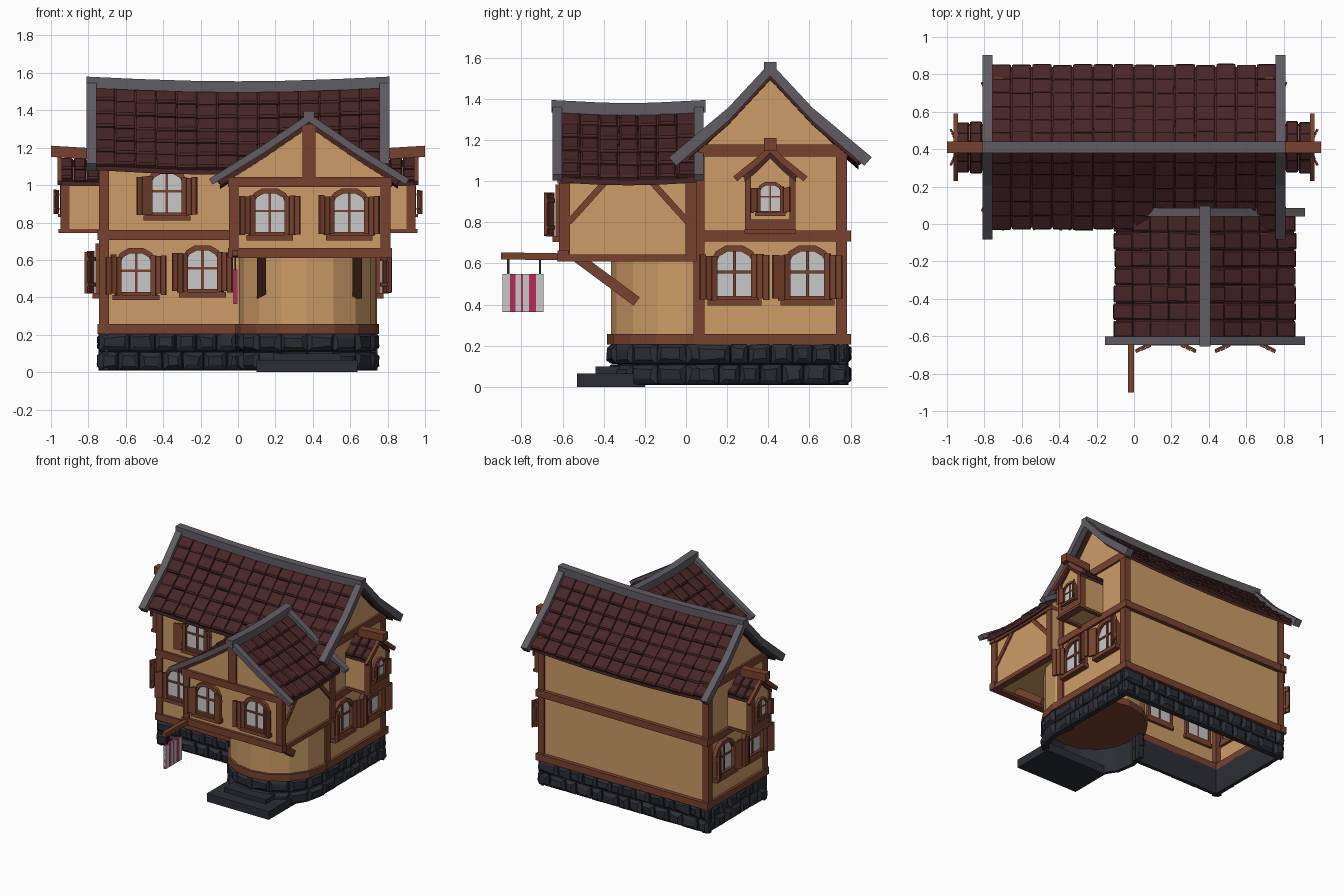
import bpy, bmesh, math, random
from mathutils import Matrix, Vector

if "Cube" in bpy.data.objects:
    bpy.data.objects.remove(bpy.data.objects["Cube"])
random.seed(4)
rnd = random.uniform

COLS = {"plaster": (0.61, 0.335, 0.135), "wood": (0.19, 0.055, 0.028), "roof_tile": (0.065, 0.019, 0.019),
        "stone": (0.025, 0.027, 0.036), "grey_trim": (0.118, 0.108, 0.125), "glass": (0.58, 0.58, 0.58),
        "pink": (0.5, 0.022, 0.11)}
MATS = {}
for n, c in COLS.items():
    MATS[n] = bpy.data.materials.new(n)
    MATS[n].diffuse_color = (*c, 1)

I = Matrix.Identity(4)
FRONT = Matrix.Rotation(math.pi / 2, 4, 'X')                       # (u,v,w) -> (u,-w,v)
SIDE = Matrix(((0, 0, 1, 0), (1, 0, 0, 0), (0, 1, 0, 0), (0, 0, 0, 1)))  # (u,v,w) -> (w,u,v)
T = Matrix.Translation


def flip(s):
    return Matrix.Diagonal((s, 1, 1, 1))


class Part:
    """One object, gathered from lofted pieces."""
    def __init__(self, name):
        self.name, self.bm, self.mats = name, bmesh.new(), []

    def loft(self, loops, mat, M=I, open_ends=False):
        if mat not in self.mats:
            self.mats.append(mat)
        vs = [[self.bm.verts.new(M @ Vector(p)) for p in lp] for lp in loops]
        n, fs = len(vs[0]), [self.bm.faces.new(vs[0]), self.bm.faces.new(vs[-1])]
        for a, b in zip(vs, vs[1:]):
            fs += [self.bm.faces.new((a[i], a[(i + 1) % n], b[(i + 1) % n], b[i])) for i in range(n)]
        for f in fs:
            f.material_index = self.mats.index(mat)
            f.normal_update()
        if open_ends:   # keep only upright walls
            bmesh.ops.delete(self.bm, geom=[f for f in fs if abs(f.normal.z) > 0.1], context='FACES')

    def prism(self, pts, w0, w1, mat, M=I, open_ends=False):
        self.loft([[(*p, w) for p in pts] for w in (w0, w1)], mat, M, open_ends)

    def box(self, x0, x1, y0, y1, z0, z1, mat, M=I):
        self.prism([(x0, y0), (x1, y0), (x1, y1), (x0, y1)], z0, z1, mat, M)

    def beam(self, a, b, w, h, mat, M=I):
        a, b = Vector(a), Vector(b)
        q = (b - a).to_track_quat('Z', 'Y' if abs((b - a).normalized().y) < 0.9 else 'X').to_matrix().to_4x4()
        self.box(-w / 2, w / 2, -h / 2, h / 2, 0, (b - a).length, mat, M @ T(a) @ q)

    def stone(self, u0, u1, v0, v1, w, M):
        g, k = 0.004, 0.025
        rect = lambda e, d, j: [(u + e * a + rnd(-j, j), v + e * b + rnd(-j, j), w + d + rnd(-j, j)) for u, v, a, b in
                                ((u0, v0, 1, 1), (u1, v0, -1, 1), (u1, v1, -1, -1), (u0, v1, 1, -1))]
        self.loft([rect(0, -0.04, 0), rect(g, -0.005, 0.002), rect(k, 0.014, 0.007)], "stone", M)

    def done(self):
        bmesh.ops.recalc_face_normals(self.bm, faces=self.bm.faces)
        me = bpy.data.meshes.new(self.name)
        self.bm.to_mesh(me)
        for m in self.mats:
            me.materials.append(MATS[m])
        bpy.context.collection.objects.link(bpy.data.objects.new(self.name, me))


def window(name, M, s=1.0):
    """Arched window, sill and open plank shutters; origin at the sill centre."""
    M = M @ Matrix.Scale(s, 4)
    p = Part(name)
    half = [(0.115, 0.02), (0.115, 0.2), (0.085, 0.252), (0.04, 0.278)]
    outer = half + [(-u, v) for u, v in reversed(half)]
    inner = [(u * 0.8, 0.14 + (v - 0.14) * 0.8) for u, v in outer]
    for i in range(8):
        j = (i + 1) % 8
        p.prism([outer[i], outer[j], inner[j], inner[i]], -0.02, 0.03, "wood", M)
    p.prism(inner, -0.012, 0.01, "glass", M)
    p.box(-0.007, 0.007, 0.04, 0.25, -0.016, 0.018, "wood", M)
    p.box(-0.09, 0.09, 0.15, 0.163, -0.016, 0.018, "wood", M)
    p.box(-0.125, 0.125, 0, 0.028, -0.02, 0.045, "wood", M)
    for sd in (1, -1):
        S = M @ flip(sd) @ T((0.085, 0, 0.035)) @ Matrix.Rotation(-math.radians(25), 4, 'Y')
        for k in range(3):
            p.box(0.03 * k, 0.03 * k + 0.027, 0.03 + rnd(-.006, .006), 0.235 + rnd(-.008, .008),
                  0, 0.014 + rnd(0, 0.004), "wood", S)
        for v in (0.06, 0.19):
            p.box(0.004, 0.084, v, v + 0.02, -0.006, 0.004, "wood", S)
    p.done()


def roof(name, R, prof, u0, u1, cols, rows, sag, verges, ridge, trim, tw, trim_h=0.05):
    """Tiled gable roof. R maps (along ridge, sideways, up) to the model."""
    um, hl = (u0 + u1) / 2, (u1 - u0) / 2
    dz = lambda u: -sag * max(0, 1 - ((u - um) / hl) ** 2)
    P = [Vector(q) for q in prof]
    lens = [(b - a).length for a, b in zip(P, P[1:])]
    L = sum(lens)

    def at(s):
        for k, l in enumerate(lens):
            if s <= l or k == len(lens) - 1:
                d = (P[k + 1] - P[k]) / l
                return P[k] + d * s, d
            s -= l
    p = Part(name + "_tiles")
    for sd in (1, -1):
        S = R @ Matrix.Diagonal((1, sd, 1, 1))
        low = [(d, z - 0.025) for d, z in reversed(prof)]
        for k in range(6):   # deck under the tiles
            a, b = u0 + (u1 - u0) * k / 6, u0 + (u1 - u0) * (k + 1) / 6
            p.loft([[(u, d, z + dz(u)) for d, z in list(prof) + low] for u in (a, b)], "roof_tile", S)
        cw = (u1 - u0) / cols
        for r in range(rows):
            ln = L / rows
            q, d = at(ln * (r + 1))
            d = at(ln * (r + 0.5))[1]
            for c in range(cols):
                u = u0 + (c + 0.5) * cw
                jr, h = rnd(-0.012, 0.012), 0.026 + rnd(-0.004, 0.005)
                V, W = Vector((jr, -d.x, -d.y)), Vector((0, -d.y, d.x))
                o = Vector((u, q.x, q.y + dz(u))) + V * rnd(-0.006, 0.004)
                M = Matrix.Identity(4)
                for i in range(3):
                    M[i][0], M[i][1], M[i][2], M[i][3] = V[i], W[i], (1, 0, 0)[i], o[i]
                w = cw / 2 - 0.003
                sec = [(0, 0), (0, h * 0.7), (0.012, h), (ln, 0.014), (ln, 0)]
                edge = [(a, b * 0.7) for a, b in sec]
                p.loft([[(*e, x) for e in g] for g, x in ((edge, -w), (sec, -w * .8), (sec, w * .8), (edge, w))],
                       "roof_tile", S @ M)
    p.done()
    p = Part(name + "_trim")
    lift = 0.03
    end, d = P[-1], (P[-1] - P[-2]).normalized()
    tip = end + d * 0.06
    up = [(q.x, q.y + lift + trim_h / 2) for q in P[:-1]] + [(tip.x - d.y * trim_h / 2, tip.y + lift + d.x * trim_h / 2)]
    dn = [(q.x, q.y + lift - trim_h / 2 - 0.01) for q in P[:-1]] + [(tip.x + d.y * trim_h / 2, tip.y + lift - d.x * trim_h / 2)]
    for v in verges:
        for sd in (1, -1):
            p.loft([[(u, sd * a, b) for a, b in up + dn[::-1]] for u in (v, v + tw)], trim, R)
    z = P[0].y + lift
    for k in range(6):   # sagging ridge beam
        a, b = [ridge[0] + (ridge[1] - ridge[0]) * (k + e) / 6 for e in (0, 1)]
        p.loft([[(u, y, z + h + dz(u) + ridge[2] * (u - u0)) for y, h in ((-.03, -.03), (.03, -.03), (.03, .03), (-.03, .03))]
                for u in (a, b)], trim, R)
    p.done()


# Plaster walls: open main house, round ground floor, overhanging wing
main = [(0, 1.52), (0.205, 1.3), (0.43, 1.105)]
p = Part("main_walls")
hp = [(0.36, 0.2), (0.36, 1.13), (0.205, 1.28), (0, 1.5)]
p.prism([(0.41 + d, z) for d, z in hp] + [(0.41 - d, z) for d, z in hp[:-1][::-1]], -0.73, 0.73, "plaster", SIDE, True)
p.done()
circle = lambda r: [(0.37 + r * math.cos(a * math.pi / 8), r * math.sin(a * math.pi / 8)) for a in range(16)]
p = Part("round_ground_floor")
p.prism(circle(0.365), 0.25, 0.63, "plaster")
p.prism(circle(0.383), 0.205, 0.258, "wood")
p.done()
p = Part("wing_walls")
p.prism([(-0.035, 0.63), (0.8, 0.63), (0.8, 1.04), (0.38, 1.325), (-0.035, 1.04)], -0.05, 0.605, "plaster", FRONT, True)
p.box(-0.035, 0.8, -0.605, 0.05, 0.625, 0.635, "plaster")
p.done()

# Timber frame of the main house
p = Part("main_timber")
for z0, z1 in ((0.205, 0.258), (0.707, 0.76)):
    p.box(-0.745, 0.745, 0.033, 0.085, z0, z1, "wood")
    p.box(-0.745, 0.745, 0.745, 0.8, z0, z1, "wood")
    for s in (1, -1):
        p.box(0.695, 0.75, 0.04, 0.803, z0, z1, "wood", flip(s))
for s in (1, -1):
    for y in (0.037, 0.73):
        p.box(0.69, 0.743, y, y + 0.053, 0.25, 1.13, "wood", flip(s))
    p.box(0.70, 0.745, 0.06, 0.79, 1.12, 1.178, "wood", flip(s))
p.done()

# Timber frame of the wing, with wall braces and brackets below
p = Part("wing_timber")
for z0, z1 in ((0.61, 0.663), (0.99, 1.043)):
    p.box(-0.053, 0.824, -0.625, -0.57, z0, z1, "wood")
    p.box(-0.048, 0.813, 0.0, 0.052, z0, z1 - 0.02, "wood")
    for x in (-0.05, 0.765):
        p.box(x, x + 0.053, -0.6, 0.04, z0, z1 - 0.02, "wood")
for x in (-0.048, 0.763):
    for y in (-0.618, -0.003):
        p.box(x, x + 0.052, y, y + 0.053, 0.62, 1.02, "wood")
p.box(0.345, 0.415, -0.617, -0.58, 1.03, 1.32, "wood")
for x in (-0.032, 0.797):
    p.beam((x, -0.57, 0.80), (x, -0.39, 1.0), 0.03, 0.03, "wood")
    p.beam((x, 0.01, 0.80), (x, -0.17, 1.0), 0.03, 0.03, "wood")
for x in (0.126, 0.638):
    p.beam((x, -0.53, 0.63), (x, -0.24, 0.415), 0.05, 0.05, "wood")
p.done()

# Rough stone foundation in two courses, and the steps
p = Part("stone_foundation")


def course(M, a, b, w, n):
    for r in range(2):
        cuts = [a] + [a + (b - a) * (i + 0.5 * r + rnd(-.15, .15)) / n for i in range(1, n)] + [b]
        for c, e in zip(cuts, cuts[1:]):
            p.stone(c, e, 0.01 + 0.1 * r, 0.11 + 0.1 * r, w, M)


course(FRONT, -0.745, 0.06, -0.045, 7)
course(Matrix.Rotation(math.pi, 4, 'Z') @ FRONT, -0.745, 0.745, 0.785, 13)
for s in (1, -1):
    course(flip(s) @ SIDE, 0.04, 0.79, 0.735, 7)
for k in range(-5, 5):
    M = T((0.37, 0, 0)) @ Matrix.Rotation((k + 0.5) * math.pi / 8, 4, 'Z') @ FRONT
    for r in range(2):
        p.stone(-0.074, 0.074, 0.01 + 0.1 * r, 0.11 + 0.1 * r, 0.365, M)
p.done()
p = Part("entrance_steps")
p.box(0.1, 0.64, -0.53, -0.2, 0.0, 0.065, "stone")
p.box(0.19, 0.55, -0.44, -0.25, 0.065, 0.1, "stone")
p.done()

# Roofs
roof("main_roof", T((0, 0.41, 0)), main, -0.765, 0.765, 14, 6, 0.025, (-0.81, 0.757), (-0.81, 0.81, 0), "grey_trim", 0.053, 0.055)
WING = Matrix(((0, 1, 0, 0.38), (1, 0, 0, 0), (0, 0, 1, 0), (0, 0, 0, 1)))
roof("wing_roof", WING, [(0, 1.335), (0.24, 1.17), (0.475, 1.02)], -0.61, 0.05, 7, 5, 0.015, (-0.648, 0.04),
     (-0.655, 0.095, 0), "grey_trim", 0.046, 0.035)

# Bay windows and side windows, mirrored left and right
for s, side in ((1, "right"), (-1, "left")):
    S = flip(s) @ SIDE
    p = Part(side + "_bay")
    p.prism([(0.295, 0.76), (0.525, 0.76), (0.525, 1.03), (0.41, 1.13), (0.295, 1.03)], 0.7, 0.935, "plaster", S)
    p.box(0.285, 0.535, 0.745, 0.765, 0.9, 0.96, "wood", S)
    p.box(0.29, 0.53, 0.765, 0.815, 0.92, 0.945, "wood", S)
    for y in (0.287, 0.503):
        p.box(y, y + 0.03, 0.76, 1.03, 0.9, 0.948, "wood", S)
        p.box(y, y + 0.03, 0.745, 0.765, 0.74, 0.92, "wood", S)
    p.done()
    roof(side + "_bay_roof", flip(s) @ T((0, 0.41, 0)), [(0, 1.135), (0.06, 1.075), (0.125, 1.02)], 0.74, 0.95, 3, 2, 0,
         (0.94,), (0.78, 1.0, 0.06), "wood", 0.025, 0.03)
    window(side + "_bay_window", S @ T((0.41, 0.83, 0.935)), 0.6)
    for i, y in enumerate((0.235, 0.59)):
        window(f"{side}_window_{i + 1}", S @ T((y, 0.395, 0.73)), 1.05)

# Front windows
for i, (x, y, z) in enumerate(((-0.545, 0.05, 0.385), (-0.19, 0.05, 0.4), (-0.38, 0.05, 0.81),
                               (0.17, -0.605, 0.705), (0.595, -0.605, 0.705))):
    window(f"front_window_{i + 1}", T((x, y, z)) @ FRONT)

# Hanging striped sign
p = Part("hanging_sign")
p.beam((-0.016, -0.9, 0.637), (-0.016, -0.58, 0.632), 0.034, 0.034, "wood")
for y in (-0.865, -0.71):
    p.box(-0.02, -0.01, y - 0.006, y + 0.006, 0.54, 0.63, "stone")
p.box(-0.024, -0.006, -0.892, -0.692, 0.365, 0.55, "pink")
for a, b in ((-0.892, -0.856), (-0.83, -0.803), (-0.792, -0.763), (-0.73, -0.692)):   # pale cloth plates
    p.box(-0.026, -0.004, a, b, 0.366, 0.549, "glass")
p.done()

for m in bpy.data.materials:
    if m.users and not m.is_grease_pencil:
        m.use_nodes = True
        m.node_tree.nodes["Principled BSDF"].inputs["Base Color"].default_value = m.diffuse_color
